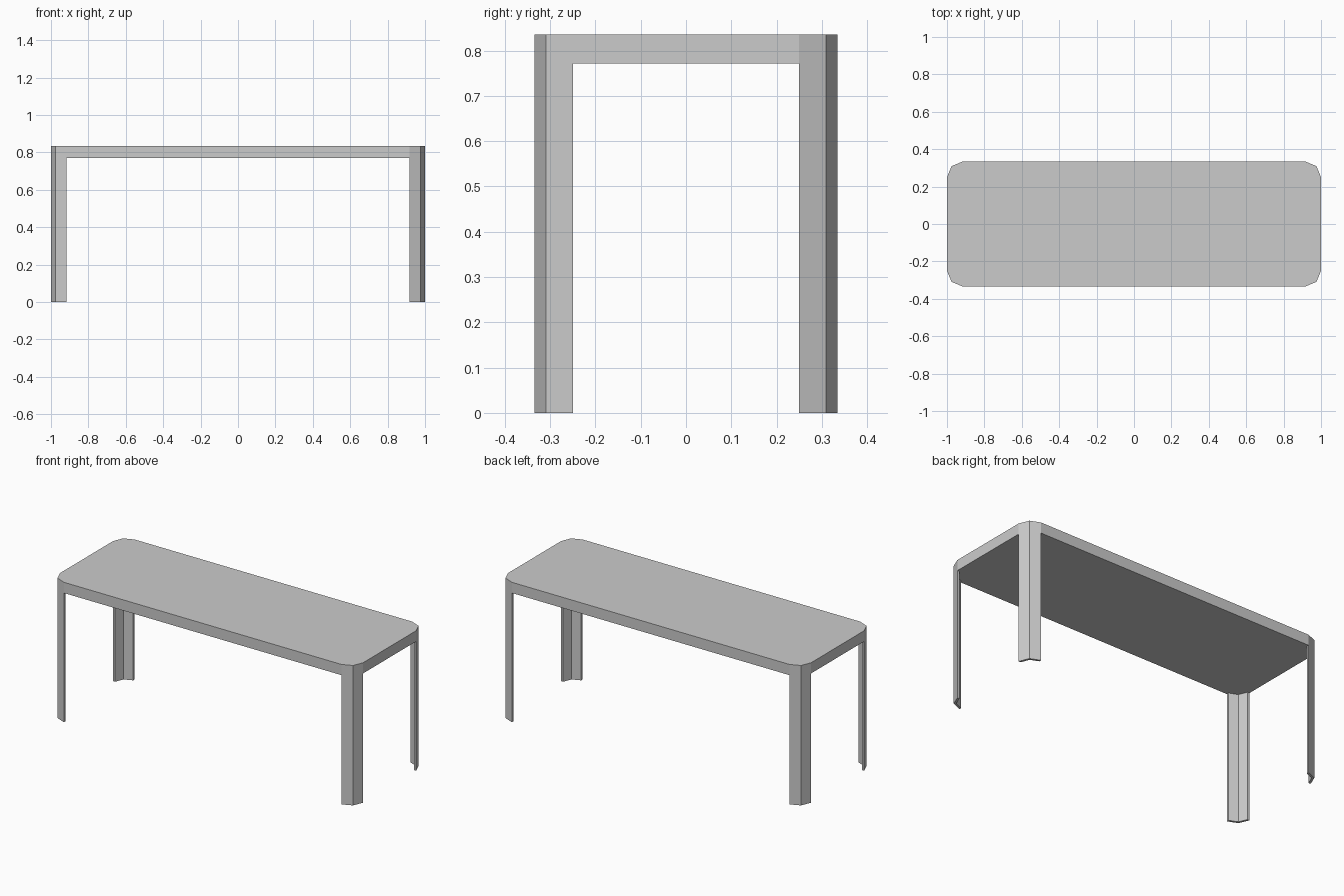
import bpy, bmesh
from math import cos, sin, pi

if "Cube" in bpy.data.objects:
    bpy.data.objects.remove(bpy.data.objects["Cube"])

HX, HY = 1.0, 0.334        # half length and half depth
Z_UNDER, Z_TOP = 0.771, 0.835
R, T = 0.084, 0.014        # corner radius, leg sheet thickness


def corner(i, radius):
    """Three points of the two-sided rounded corner i (0 = +x +y, counter-clockwise)."""
    sx, sy = ((1, 1), (-1, 1), (-1, -1), (1, -1))[i]
    cx, cy = sx * (HX - R), sy * (HY - R)
    return [(cx + radius * cos((i + k / 2) * pi / 2),
             cy + radius * sin((i + k / 2) * pi / 2)) for k in range(3)]


def extrude_profile(name, points, z0, z1):
    bm = bmesh.new()
    face = bm.faces.new([bm.verts.new((x, y, z0)) for x, y in points])
    out = bmesh.ops.extrude_face_region(bm, geom=[face], use_keep_orig=True)
    verts = [v for v in out["geom"] if isinstance(v, bmesh.types.BMVert)]
    bmesh.ops.translate(bm, verts=verts, vec=(0, 0, z1 - z0))
    bmesh.ops.recalc_face_normals(bm, faces=bm.faces)
    mesh = bpy.data.meshes.new(name)
    bm.to_mesh(mesh)
    bm.free()
    obj = bpy.data.objects.new(name, mesh)
    bpy.context.collection.objects.link(obj)
    return obj


# Tabletop slab with chamfer-rounded corners
extrude_profile("tabletop", [p for i in range(4) for p in corner(i, R)], Z_UNDER, Z_TOP)

# Four bent-sheet legs that follow the tabletop corners
for i, name in enumerate(("back_right_leg", "back_left_leg",
                          "front_left_leg", "front_right_leg")):
    extrude_profile(name, corner(i, R) + corner(i, R - T)[::-1], 0, Z_UNDER)
